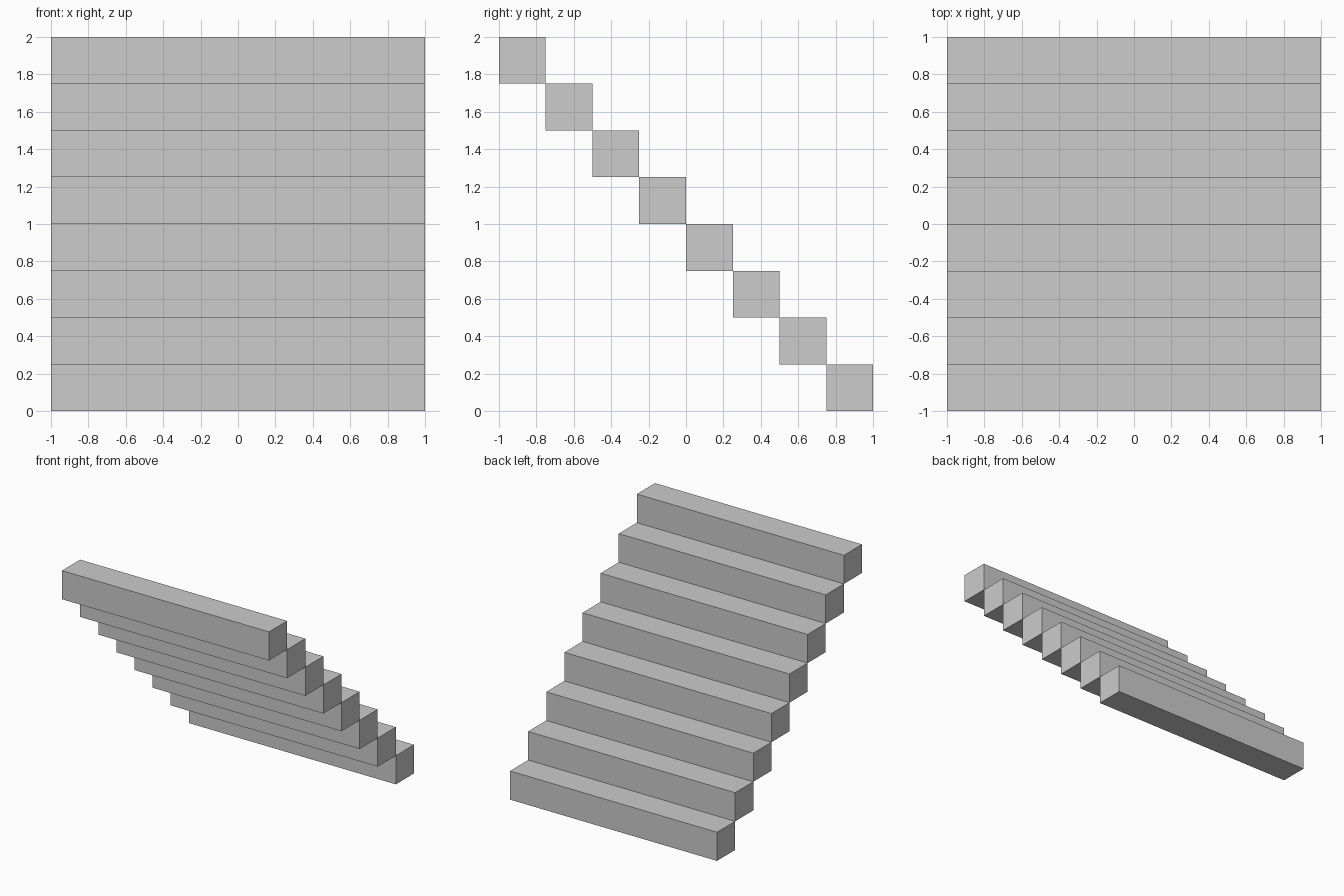
import bpy

if "Cube" in bpy.data.objects:
    bpy.data.objects.remove(bpy.data.objects["Cube"])

STEPS = 8
SIZE = 0.25   # tread depth and riser height
WIDTH = 2.0

grey = bpy.data.materials.new("light_grey")
grey.diffuse_color = (0.604, 0.604, 0.604, 1)
grey.use_nodes = True
grey.node_tree.nodes["Principled BSDF"].inputs["Base Color"].default_value = grey.diffuse_color

# Square beams climbing from the back (+y) up to the front (-y)
for i in range(STEPS):
    y = 1 - SIZE * (i + 0.5)
    z = SIZE * (i + 0.5)
    bpy.ops.mesh.primitive_cube_add(size=1, location=(0, y, z))
    step = bpy.context.object
    step.name = f"stair_step_{i + 1}"
    step.scale = (WIDTH, SIZE, SIZE)
    bpy.ops.object.transform_apply(location=False, rotation=False, scale=True)
    step.data.materials.append(grey)
